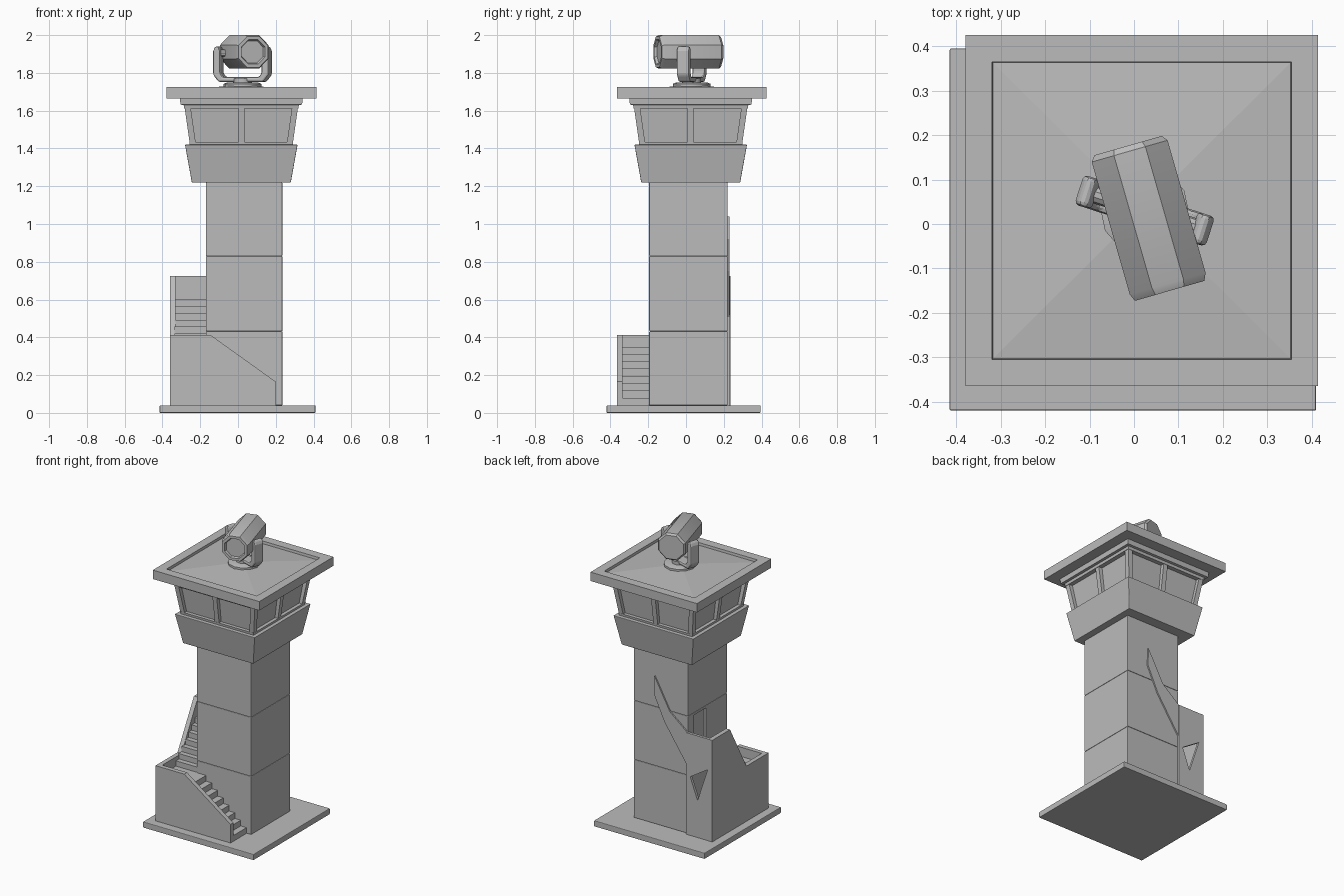
import bpy, bmesh, math
from mathutils import Matrix, Vector

if "Cube" in bpy.data.objects:
    bpy.data.objects.remove(bpy.data.objects["Cube"])

grey = bpy.data.materials.new("concrete_grey")
grey.diffuse_color = (0.5, 0.5, 0.5, 1)
grey.use_nodes = True
grey.node_tree.nodes["Principled BSDF"].inputs["Base Color"].default_value = grey.diffuse_color


def finish(name, bm, bevel=0.0, smooth=False):
    bmesh.ops.recalc_face_normals(bm, faces=bm.faces)
    me = bpy.data.meshes.new(name)
    bm.to_mesh(me)
    bm.free()
    ob = bpy.data.objects.new(name, me)
    bpy.context.collection.objects.link(ob)
    me.materials.append(grey)
    if bevel:
        m = ob.modifiers.new("bevel", 'BEVEL')
        m.width, m.segments = bevel, 2
    if smooth:
        bpy.ops.object.select_all(action='DESELECT')
        ob.select_set(True)
        bpy.context.view_layer.objects.active = ob
        bpy.ops.object.shade_smooth_by_angle(angle=math.radians(35))
    return ob


def loft(name, rings, bevel=0.0):
    """Rectangular rings (cx, cy, half_x, half_y, z) joined bottom to top."""
    bm = bmesh.new()
    rows = [[bm.verts.new((cx + sx * hx, cy + sy * hy, z))
             for sx, sy in ((-1, -1), (1, -1), (1, 1), (-1, 1))]
            for cx, cy, hx, hy, z in rings]
    for a, b in zip(rows, rows[1:]):
        for i in range(4):
            j = (i + 1) % 4
            bm.faces.new((a[i], a[j], b[j], b[i]))
    bm.faces.new(rows[0])
    bm.faces.new(rows[-1])
    return finish(name, bm, bevel)


def box(name, x0, x1, y0, y1, z0, z1, bevel=0.0):
    c = ((x0 + x1) / 2, (y0 + y1) / 2, (x1 - x0) / 2, (y1 - y0) / 2)
    return loft(name, [(*c, z0), (*c, z1)], bevel)


def prism(name, pts, axis, a, b):
    """Extrude a (horizontal, z) outline along x or y from a to b."""
    bm = bmesh.new()
    place = (lambda p, d: (d, p[0], p[1])) if axis == 'x' else (lambda p, d: (p[0], d, p[1]))
    lo = [bm.verts.new(place(p, a)) for p in pts]
    hi = [bm.verts.new(place(p, b)) for p in pts]
    bm.faces.new(lo)
    bm.faces.new(hi)
    for i in range(len(pts)):
        j = (i + 1) % len(pts)
        bm.faces.new((lo[i], lo[j], hi[j], hi[i]))
    return finish(name, bm)


def lathe(name, profile, sides, matrix):
    """Closed solid of revolution about local z, profile of (radius, z)."""
    bm = bmesh.new()
    rows = [[bm.verts.new(matrix @ Vector((r * math.cos(t), r * math.sin(t), z)))
             for t in ((i + 0.5) * math.tau / sides for i in range(sides))]
            for r, z in profile]
    for a, b in zip(rows, rows[1:]):
        for i in range(sides):
            j = (i + 1) % sides
            bm.faces.new((a[i], a[j], b[j], b[i]))
    bm.faces.new(rows[0])
    bm.faces.new(rows[-1])
    return finish(name, bm, smooth=True)


def cut(ob, cutter):
    m = ob.modifiers.new("cut", 'BOOLEAN')
    m.object, m.operation, m.solver = cutter, 'DIFFERENCE', 'EXACT'
    cutter.hide_render = True
    cutter.hide_viewport = True
    cutter.display_type = 'WIRE'


# Base slab and stacked tower blocks
box("base_slab", -0.415, 0.41, -0.42, 0.395, 0, 0.04, 0.004)
for name, z0, z1 in (("lower", 0.04, 0.432), ("middle", 0.432, 0.83), ("upper", 0.83, 1.22)):
    block = box(name + "_tower_block", -0.17, 0.235, -0.195, 0.22, z0, z1, 0.004)
    if name == "middle":
        cut(block, box("door_cutter", -0.3, -0.155, 0.03, 0.16, 0.6, 0.815))

# Cab: flared skirt, recessed glazing, posts and top band
X, Y = 0.0175, 0.025
loft("cab_skirt", [(X, Y, 0.262, 0.262, 1.22), (X, Y, 0.298, 0.298, 1.42)], 0.003)
loft("cab_glazing", [(X, Y, 0.25, 0.25, 1.42), (X, Y, 0.275, 0.275, 1.63)])
loft("cab_top_band", [(X, Y, 0.302, 0.302, 1.612), (X, Y, 0.305, 0.305, 1.63),
                      (X, Y, 0.322, 0.322, 1.632), (X, Y, 0.325, 0.325, 1.668)])
loft("window_sill", [(X, Y, 0.273, 0.273, 1.418), (X, Y, 0.275, 0.275, 1.435)])
for sx in (-1, 0, 1):
    for sy in (-1, 0, 1):
        if sx or sy:
            loft("window_post", [(X + sx * 0.256, Y + sy * 0.256, 0.016, 0.016, 1.42),
                                 (X + sx * 0.286, Y + sy * 0.286, 0.016, 0.016, 1.63)])

# Roof with a raised rim and a shallow pyramid inside it
RY = 0.03
loft("roof", [(X, RY, 0.397, 0.395, 1.665), (X, RY, 0.397, 0.395, 1.725),
              (X, RY, 0.337, 0.335, 1.725), (X, RY, 0.335, 0.333, 1.708),
              (X, RY, 0.02, 0.02, 1.735)])

# Front flight: stepped solid behind a sloping parapet
n = 8
steps = [(0.2, 0.04)]
for i in range(n):
    x, z = 0.2 - i * 0.345 / n, 0.04 + (i + 1) * 0.31 / n
    steps += [(x, z), (x - 0.345 / n, z)]
steps += [(-0.335, 0.35), (-0.335, 0.04)]
prism("front_steps", steps, 'y', -0.34, -0.19)
prism("front_parapet", [(-0.36, 0.04), (0.2, 0.04), (0.2, 0.165), (-0.145, 0.412),
                        (-0.36, 0.412)], 'y', -0.365, -0.335)

# Side flight: thin folded stair from the corner landing to the door landing
n = 7
top, under = [], []
for i in range(n):
    y, z = -0.19 + i * 0.235 / n, 0.35 + (i + 1) * 0.25 / n
    top += [(y, z), (y + 0.235 / n, z)]
prism("side_steps", [(-0.19, 0.32)] + top + [(0.22, 0.6), (0.22, 0.57), (0.045, 0.57)],
      'x', -0.335, -0.165)
prism("side_parapet", [(-0.365, 0.04), (0.235, 0.04), (0.235, 0.725), (0.045, 0.725),
                       (-0.13, 0.412), (-0.365, 0.412)], 'x', -0.36, -0.33)
back = box("landing_back_wall", -0.345, -0.165, 0.215, 0.234, 0.04, 0.725)
cut(back, prism("hole_cutter", [(-0.325, 0.517), (-0.195, 0.435), (-0.25, 0.29)],
                'y', 0.15, 0.3))

# Shallow broken relief on the back wall
prism("back_relief", [(0.075, 1.04), (0.08, 0.92), (0.0, 0.75), (-0.17, 0.5),
                      (-0.17, 0.725), (-0.04, 0.83)], 'y', 0.215, 0.229)

# Searchlight foot and yoke, turned on the roof
yoke = Matrix.Translation((0.024, 0.03, 0)) @ Matrix.Rotation(math.radians(-18), 4, 'Z')
lathe("light_foot", [(0.1, 1.715), (0.1, 1.742), (0.085, 1.748)], 12, yoke)
lathe("light_stem", [(0.05, 1.74), (0.05, 1.77)], 12, yoke)
u = [(-0.155, 1.79), (-0.125, 1.752), (0.125, 1.752), (0.155, 1.79), (0.155, 1.915),
     (0.145, 1.94), (0.125, 1.94), (0.115, 1.915), (0.115, 1.8), (0.1, 1.778),
     (-0.1, 1.778), (-0.115, 1.8), (-0.115, 1.915), (-0.125, 1.94), (-0.145, 1.94),
     (-0.155, 1.915)]
bracket = prism("light_yoke", u, 'y', -0.035, 0.035)
bracket.matrix_world = yoke
mod = bracket.modifiers.new("bevel", 'BEVEL')
mod.width, mod.segments = 0.01, 2
pivot = yoke @ Matrix.Translation((0, 0, 1.905)) @ Matrix.Rotation(math.pi / 2, 4, 'Y')
lathe("light_pivot", [(0.02, -0.13), (0.02, 0.13)], 10, pivot)

# Searchlight housing: octagonal barrel with a recessed lens
aim = (Matrix.Translation((0.033, 0.015, 1.911)) @ Matrix.Rotation(math.radians(16), 4, 'Z')
       @ Matrix.Rotation(math.pi / 2, 4, 'X'))
lathe("light_housing", [(0.085, -0.168), (0.096, -0.155), (0.096, 0.155), (0.088, 0.172),
                        (0.07, 0.172), (0.064, 0.158)], 8, aim)
